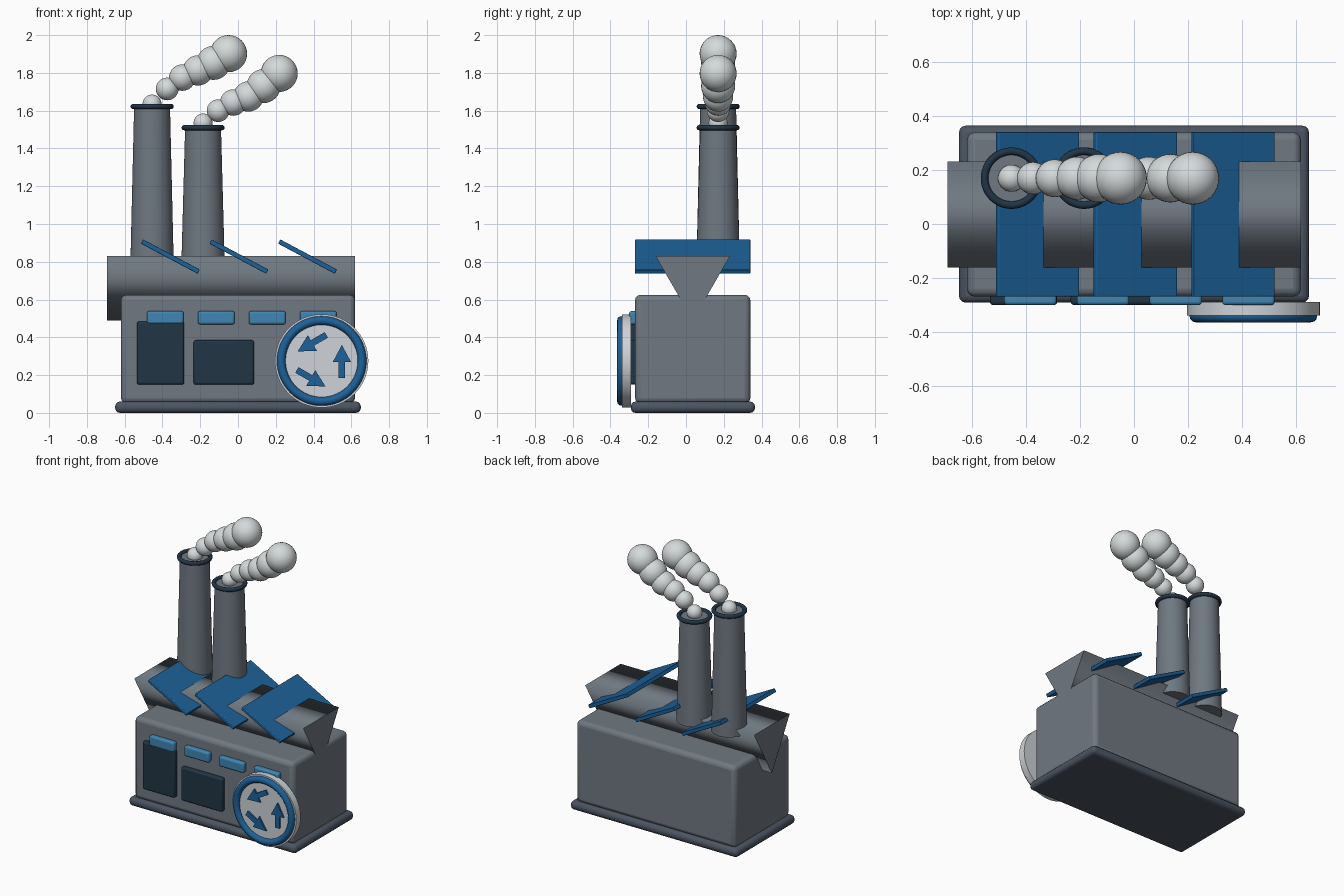
import bpy, bmesh
from math import sin, cos, pi, radians
from mathutils import Matrix

if "Cube" in bpy.data.objects:
    bpy.data.objects.remove(bpy.data.objects["Cube"])

CY = 0.036   # building depth centre
SY = 0.17    # chimney depth


def material(name, r, g, b):
    m = bpy.data.materials.new(name)
    m.diffuse_color = (r, g, b, 1)
    m.use_nodes = True
    m.node_tree.nodes["Principled BSDF"].inputs["Base Color"].default_value = m.diffuse_color
    return m


SLATE = material("slate", 0.16, 0.19, 0.22)
BASE = material("base_slate", 0.07, 0.09, 0.12)
NAVY = material("navy", 0.015, 0.035, 0.06)
BLUE = material("blue", 0.012, 0.12, 0.32)
SKY = material("sky_blue", 0.05, 0.24, 0.45)
PALE = material("pale_grey", 0.62, 0.65, 0.68)
SMOKE = material("smoke_grey", 0.66, 0.70, 0.71)


def finish(name, mat, angle=30):
    o = bpy.context.object
    o.name = name
    o.data.materials.append(mat)
    if angle:
        bpy.ops.object.shade_smooth_by_angle(angle=radians(angle))
    return o


def box(name, x, y, z, mat, bevel, tilt=0):
    """Rounded box from (min, max) ranges, optionally tilted about y."""
    centre = [(a + b) / 2 for a, b in (x, y, z)]
    bpy.ops.mesh.primitive_cube_add(size=1, location=centre)
    o = bpy.context.object
    o.data.transform(Matrix.Diagonal([b - a for a, b in (x, y, z)] + [1]))
    o.rotation_euler.y = tilt
    finish(name, mat)
    if bevel:
        m = o.modifiers.new("rounded", "BEVEL")
        m.width, m.segments = bevel, 3
    return o


def prism(name, points, offset, mat):
    """Closed prism from a 3D outline and an extrusion vector."""
    bm = bmesh.new()
    face = bm.faces.new([bm.verts.new(p) for p in points])
    ext = bmesh.ops.extrude_face_region(bm, geom=[face], use_keep_orig=True)
    verts = [v for v in ext["geom"] if isinstance(v, bmesh.types.BMVert)]
    bmesh.ops.translate(bm, verts=verts, vec=offset)
    bmesh.ops.recalc_face_normals(bm, faces=bm.faces)
    me = bpy.data.meshes.new(name)
    bm.to_mesh(me)
    bm.free()
    o = bpy.data.objects.new(name, me)
    me.materials.append(mat)
    bpy.context.collection.objects.link(o)
    return o


# Plinth and main hall
box("base", (-0.65, 0.65), (-0.292, 0.365), (0, 0.06), BASE, 0.025)
box("main_hall", (-0.62, 0.62), (-0.27, 0.341), (0.05, 0.625), SLATE, 0.03)

# Triangular roof beam, point down, sides smooth and ends flat
beam = prism("roof_beam", [(-0.693, CY - 0.197, 0.83), (-0.693, CY + 0.197, 0.83),
                           (-0.693, CY, 0.489)], (1.313, 0, 0), SLATE)
for p in beam.data.polygons:
    p.use_smooth = len(p.vertices) == 4
sharp = beam.data.attributes.new("sharp_edge", "BOOLEAN", "EDGE")
for e in beam.data.edges:
    a, b = (beam.data.vertices[i].co for i in e.vertices)
    sharp.data[e.index].value = abs(a.x - b.x) < 0.01

# Slanted roof panels
for i, x in enumerate((-0.358, 0.005, 0.368)):
    box(f"roof_panel_{i + 1}", (x - 0.17, x + 0.17), (-0.27, 0.341),
        (0.815, 0.84), BLUE, 0.004, radians(28))

# Chimneys with rims and smoke puffs (x, z, radius)
puffs = {
    1: [(-0.455, 1.635, 0.05), (-0.375, 1.715, 0.06), (-0.295, 1.775, 0.07),
        (-0.212, 1.813, 0.08), (-0.13, 1.853, 0.09), (-0.05, 1.902, 0.098)],
    2: [(-0.185, 1.535, 0.05), (-0.105, 1.60, 0.06), (-0.025, 1.643, 0.07),
        (0.055, 1.675, 0.08), (0.135, 1.73, 0.09), (0.218, 1.797, 0.098)],
}
for n, x, top in ((1, -0.455, 1.622), (2, -0.185, 1.51)):
    bpy.ops.mesh.primitive_cone_add(vertices=48, radius1=0.115, radius2=0.095,
                                    depth=top - 0.78, location=(x, SY, (top + 0.78) / 2))
    finish(f"chimney_{n}", SLATE)
    bpy.ops.mesh.primitive_torus_add(major_segments=48, minor_segments=12, major_radius=0.1,
                                     minor_radius=0.014, location=(x, SY, top))
    finish(f"chimney_rim_{n}", NAVY, 60)
    for k, (px, pz, r) in enumerate(puffs[n]):
        bpy.ops.mesh.primitive_uv_sphere_add(segments=32, ring_count=16, radius=r,
                                             location=(px, SY, pz))
        finish(f"smoke_{n}_{k + 1}", SMOKE)

# Doors and windows on the front
box("tall_door", (-0.535, -0.285), (-0.301, -0.26), (0.15, 0.484), NAVY, 0.012)
box("wide_door", (-0.235, 0.085), (-0.301, -0.26), (0.15, 0.385), NAVY, 0.012)
for i in range(4):
    x = -0.385 + 0.27 * i
    box(f"window_{i + 1}", (x - 0.097, x + 0.097), (-0.301, -0.26), (0.468, 0.539), SKY, 0.012)

# Round sign: disc, ring and three circling arrows
DX, DZ = 0.443, 0.275
bpy.ops.mesh.primitive_cylinder_add(vertices=64, radius=0.247, depth=0.05,
                                    location=(DX, -0.315, DZ), rotation=(pi / 2, 0, 0))
finish("sign_disc", PALE)
bpy.ops.mesh.primitive_torus_add(major_segments=64, minor_segments=12, major_radius=0.214,
                                 minor_radius=0.023, location=(DX, -0.342, DZ),
                                 rotation=(pi / 2, 0, 0))
finish("sign_ring", BLUE, 60)
arrow = [(0.09, -0.09), (0.124, -0.09), (0.124, -0.005), (0.155, -0.005),
         (0.107, 0.085), (0.059, -0.005), (0.09, -0.005)]
for k in range(3):
    c, s = cos(k * 2 * pi / 3), sin(k * 2 * pi / 3)
    prism(f"sign_arrow_{k + 1}", [(DX + c * x - s * z, -0.338, DZ + s * x + c * z)
                                  for x, z in arrow], (0, -0.014, 0), BLUE)
